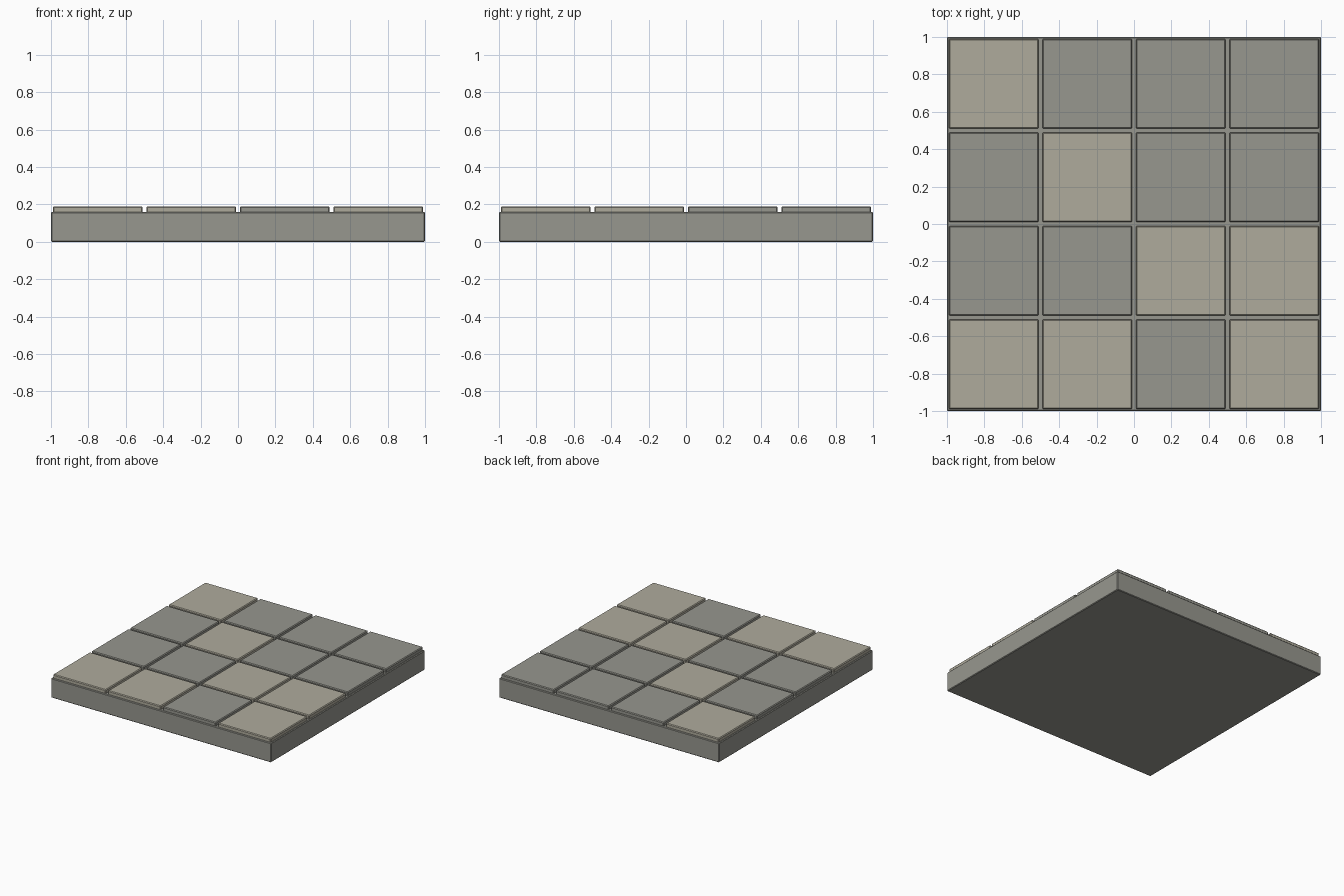
import bpy

if "Cube" in bpy.data.objects:
    bpy.data.objects.remove(bpy.data.objects["Cube"])


def material(name, color):
    mat = bpy.data.materials.new(name)
    mat.diffuse_color = (*color, 1)
    mat.use_nodes = True
    mat.node_tree.nodes["Principled BSDF"].inputs["Base Color"].default_value = mat.diffuse_color
    return mat


stone = material("grey_stone", (0.31, 0.31, 0.275))
sand = material("sand_stone", (0.43, 0.41, 0.335))


def block(name, center, size, mat, bevel):
    bpy.ops.mesh.primitive_cube_add(size=1, location=center)
    obj = bpy.context.object
    obj.name = name
    obj.scale = size
    bpy.ops.object.transform_apply(location=False, rotation=False, scale=True)
    mod = obj.modifiers.new("soft_edges", 'BEVEL')
    mod.width = bevel
    mod.segments = 1
    obj.data.materials.append(mat)
    return obj


# Base slab
block("base_slab", (0, 0, 0.08), (2, 2, 0.16), stone, 0.005)

# Paving tiles, back row first; S = sand, G = grey
pattern = ["SGGG", "GSGG", "GGSS", "SSGS"]
for r, row in enumerate(pattern):
    for c, kind in enumerate(row):
        block(f"tile_{r + 1}_{c + 1}",
              (-0.75 + 0.5 * c, 0.75 - 0.5 * r, 0.17), (0.48, 0.48, 0.04),
              sand if kind == "S" else stone, 0.006)
